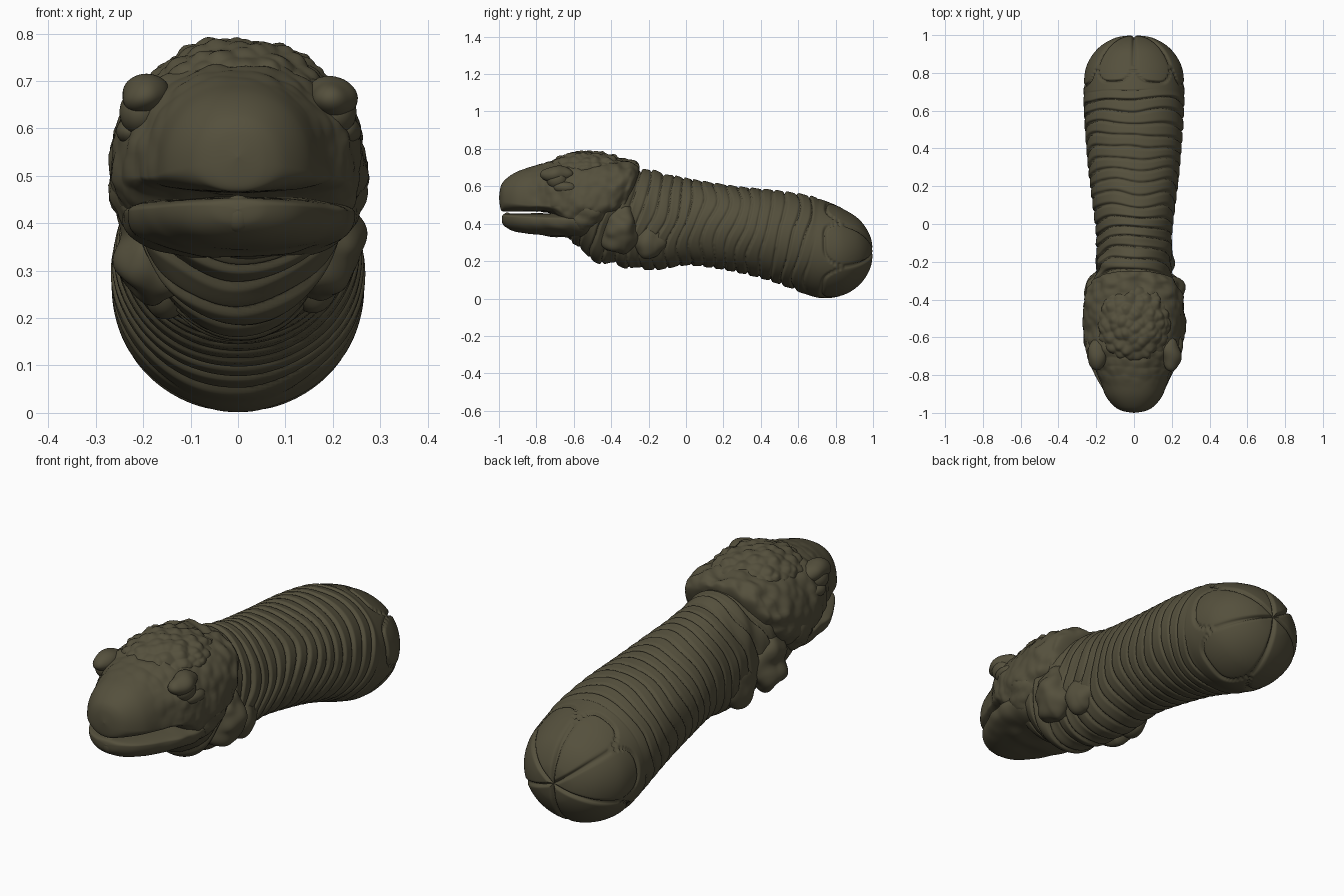
import bpy, bmesh, math
from mathutils import Vector, noise

cube = bpy.data.objects.get("Cube")
if cube:
    bpy.data.objects.remove(cube, do_unlink=True)

# one olive skin colour
SKIN = (0.09, 0.08, 0.046, 1)
skin = bpy.data.materials.new("dark_olive_skin")
skin.use_nodes = True
skin.diffuse_color = SKIN
bsdf = skin.node_tree.nodes["Principled BSDF"]
bsdf.inputs["Base Color"].default_value = SKIN
bsdf.inputs["Roughness"].default_value = 0.7


def finish(name, bm):
    bmesh.ops.remove_doubles(bm, verts=bm.verts, dist=1e-5)
    bmesh.ops.recalc_face_normals(bm, faces=bm.faces)
    for f in bm.faces:
        f.smooth = True
    mesh = bpy.data.meshes.new(name)
    bm.to_mesh(mesh)
    bm.free()
    mesh.materials.append(skin)
    obj = bpy.data.objects.new(name, mesh)
    bpy.context.collection.objects.link(obj)
    return obj


def ramp(v, lo, hi):
    t = min(1, max(0, (v - lo) / (hi - lo)))
    return t * t * (3 - 2 * t)


def spline(rows, u):
    """Catmull-Rom through the rows, u from 0 to 1."""
    t = u * (len(rows) - 1)
    i = min(int(t), len(rows) - 2)
    t -= i
    a, b, c, d = (rows[min(max(k, 0), len(rows) - 1)] for k in range(i - 1, i + 3))
    return [q + .5 * t * (r - p + t * (2 * p - 5 * q + 4 * r - s + t * (3 * (q - r) + s - p)))
            for p, q, r, s in zip(a, b, c, d)]


def loft(name, rows, rings, sides, power, relief):
    """Rows hold y, low z, middle z, high z, half width, lean."""
    bm = bmesh.new()
    previous = None
    for i in range(rings + 1):
        y, low, mid, high, width, lean = spline(rows, i / rings)
        ring = []
        for j in range(sides):
            a = math.tau * j / sides
            c, s = math.cos(a), math.sin(a)
            x = math.copysign(abs(c) ** (2 / power), c) * width
            z = math.copysign(abs(s) ** (2 / power), s) * (high - mid if s > 0 else mid - low)
            p = Vector((x, y + lean * z, mid + z))
            depth, back = relief(p, y, a, math.hypot(x, z))
            grow = 1 + depth / max(math.hypot(x, z), .05)
            ring.append(bm.verts.new((x * grow, p.y + back, mid + z * grow)))
        if previous:
            for j in range(sides):
                k = (j + 1) % sides
                bm.faces.new((previous[j], previous[k], ring[k], ring[j]))
        previous = ring
    return finish(name, bm)


def scales(p, size):
    """Pebbled skin, highest in the middle of each scale."""
    return .45 - noise.voronoi(p * size)[0][0]


# segmented body with a petalled, rounded tail end
SEAMS = [math.radians(v) for v in (-90, -20, 40, 90, 140, 200, 270)]


def body_relief(p, y, a, r):
    if a > 1.5 * math.pi:
        a -= math.tau
    wobble = noise.noise(p * 5)
    if y < .69:
        wave = -.010 * math.sin(3 * a) + .028 * wobble
        phase = (y + wave) / .062
        f = phase - math.floor(phase)
        edge = min(f, 1 - f)
        neck = 1 - ramp(y, -.3, 0)
        fade = 1 - ramp(y, .65, .69)
        d = -.013 * math.exp(-(edge / .10) ** 2) + .006 * (1 - f)
        d += neck * .022 * noise.noise(Vector((p.x * 3, p.y * 14, p.z * 6)))
        return d * fade, 0
    # seams between the petals and around their outer edge
    for start, end in zip(SEAMS, SEAMS[1:]):
        if start <= a <= end:
            t = (a - start) / (end - start)
            seam = min(a - start, end - a) * r
            break
    rim = .735 + .11 * abs(2 * t - 1) ** 4 + .02 * wobble
    gap = abs(y - rim)
    if y > rim:
        gap = min(gap, seam)
    d = -.013 * math.exp(-(gap / .008) ** 2)
    return d, d * ramp(y, .8, 1)


body_rows = [(y, lo, (lo + hi) / 2, hi, w, lean) for y, lo, hi, w, lean in (
    (-.64, .48, .48, 0, .3), (-.6, .35, .62, .19, .3), (-.5, .28, .67, .225, .35),
    (-.4, .205, .69, .22, .35), (-.25, .175, .68, .2, .3), (-.1, .155, .65, .195, .25),
    (.05, .18, .625, .21, .2), (.25, .155, .595, .235, .2), (.45, .11, .575, .253, .2),
    (.6, .06, .55, .262, .2), (.73, .004, .52, .266, .08), (.84, .018, .48, .25, 0),
    (.93, .075, .42, .19, 0), (.985, .16, .335, .1, 0), (1, .25, .25, 0, 0))]
loft("segmented_body", body_rows, 440, 144, 2, body_relief)


# upper head: smooth snout, pebbled cheeks and collar
def head_relief(p, y, a, r):
    rough = ramp(y, -.9, -.72)
    collar = ramp(y, -.5, -.38)
    d = rough * (.012 * scales(p, 20) + .012 * noise.noise(p * 11))
    return d + collar * .02 * noise.noise(p * 17), 0


head_rows = (
    (-1, .54, .54, .54, 0, 0), (-.99, .475, .53, .6, .06, 0),
    (-.965, .466, .52, .637, .105, 0), (-.91, .465, .51, .675, .15, 0),
    (-.83, .465, .5, .705, .18, 0), (-.76, .465, .5, .725, .21, 0),
    (-.7, .44, .5, .735, .243, 0), (-.63, .36, .51, .745, .262, .05),
    (-.53, .325, .51, .75, .27, .15), (-.42, .34, .52, .745, .262, .3),
    (-.34, .42, .54, .73, .235, .35), (-.29, .5, .57, .69, .17, .35),
    (-.28, .58, .58, .58, 0, .35))
loft("upper_head", head_rows, 170, 112, 2.25, head_relief)


# lower jaw, parted from the snout by the open mouth
def jaw_relief(p, y, a, r):
    return ramp(y, -.95, -.7) * .012 * noise.noise(p * 13), 0


jaw_rows = (
    (-.985, .43, .43, .43, 0, 0), (-.975, .395, .435, .451, .06, 0),
    (-.93, .363, .435, .454, .125, 0), (-.85, .345, .43, .455, .178, 0),
    (-.75, .335, .425, .455, .225, 0), (-.65, .328, .42, .455, .243, 0),
    (-.55, .32, .42, .44, .24, 0), (-.48, .335, .42, .44, .2, 0),
    (-.45, .41, .41, .41, 0, 0))
loft("lower_jaw", jaw_rows, 90, 72, 2.3, jaw_relief)


def blob(name, centre, radii, detail=4, bump=0, size=20, wave=0):
    """Ellipsoid with optional pebbles and waves."""
    bm = bmesh.new()
    bmesh.ops.create_icosphere(bm, subdivisions=detail, radius=1)
    for v in bm.verts:
        n = v.co.normalized()
        p = Vector([c + k * r for c, k, r in zip(centre, n, radii)])
        lift = wave * noise.noise(p * 12)
        if bump:
            lift += bump * scales(p, size)
        v.co = p + n * lift
    return finish(name, bm)


# pebbled crown and chin knob
blob("pebbled_crown", (0, -.525, .665), (.195, .235, .125), 6, .022, 22, .01)
blob("chin_knob", (0, -.955, .42), (.035, .03, .04), 3)

# paired eyes, brows, cheeks, shoulder folds and nostrils
for side, label in ((1, "left"), (-1, "right")):
    blob(label + "_eye", (side * .205, -.69, .635), (.045, .055, .05), 4)
    blob(label + "_brow", (side * .195, -.69, .665), (.05, .085, .042), 4, 0, 20, .015)
    blob(label + "_eye_bag", (side * .225, -.645, .595), (.035, .06, .03), 4, 0, 20, .01)
    blob(label + "_cheek", (side * .2, -.53, .48), (.068, .1, .12), 4, .012, 24, .015)
    blob(label + "_shoulder_fold", (side * .175, -.35, .37), (.085, .10, .14), 5, 0, 20, .03)
    blob(label + "_neck_lobe", (side * .15, -.19, .31), (.06, .09, .10), 5, 0, 20, .02)

    bpy.ops.mesh.primitive_torus_add(
        major_radius=.015, minor_radius=.005, major_segments=24, minor_segments=10,
        location=(side * .044, -.954, .621), rotation=(math.radians(55), 0, side * .3))
    nostril = bpy.context.object
    nostril.name = label + "_nostril"
    nostril.data.materials.append(skin)
    bpy.ops.object.shade_smooth()
